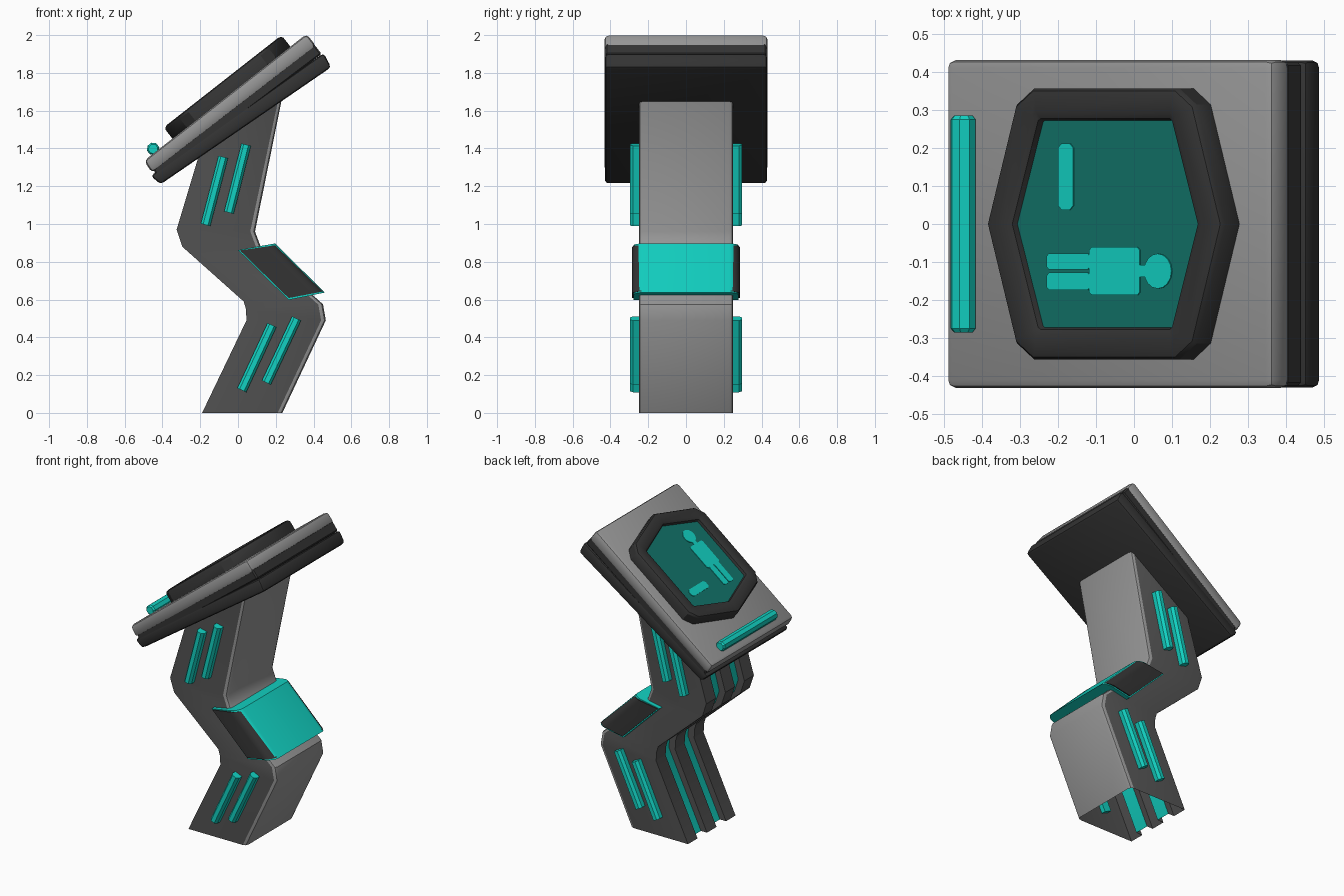
import bpy, bmesh, math
from mathutils import Vector, Matrix

if "Cube" in bpy.data.objects:
    bpy.data.objects.remove(bpy.data.objects["Cube"])


def material(name, rgb):
    m = bpy.data.materials.new(name)
    m.diffuse_color = (*rgb, 1)
    m.use_nodes = True
    m.node_tree.nodes["Principled BSDF"].inputs["Base Color"].default_value = m.diffuse_color
    return m


GREY = material("light grey", (0.30, 0.30, 0.30))
SIDE = material("dark grey", (0.085, 0.085, 0.085))
BLACK = material("near black", (0.033, 0.033, 0.033))
TEAL = material("bright teal", (0.006, 0.64, 0.54))
SCREEN = material("deep teal", (0.006, 0.17, 0.14))

# Tilted console frame: u up the slope, v = y, w out of the panel
TILT = math.radians(38.05)
CO, SI = math.cos(TILT), math.sin(TILT)
PANEL = Matrix(((CO, 0, -SI, 0), (0, 1, 0, 0), (SI, 0, CO, 1.724), (0, 0, 0, 1)))


def loft(name, loops, mats, caps=True, strip_mat=None, bevel=0, segs=2, pick=None, mat=None):
    """Skin a list of equal-length point loops, optionally capped and bevelled."""
    bm = bmesh.new()
    rows = [[bm.verts.new(p) for p in loop] for loop in loops]
    n = len(rows[0])
    for a, b in zip(rows, rows[1:]):
        for k in range(n):
            f = bm.faces.new((a[k], a[(k + 1) % n], b[(k + 1) % n], b[k]))
            if strip_mat:
                f.material_index = strip_mat(k)
    if caps:
        bm.faces.new(rows[0])
        bm.faces.new(rows[-1])
    bmesh.ops.recalc_face_normals(bm, faces=bm.faces)
    if bevel:
        edges = bm.edges[:]
        if pick:
            ends = [{r[pick[0]], r[pick[1]]} for r in rows]
            edges = [e for e in edges if set(e.verts) in ends]
        bmesh.ops.bevel(bm, geom=edges, offset=bevel, offset_type='OFFSET',
                        segments=segs, profile=0.5, affect='EDGES')
    me = bpy.data.meshes.new(name)
    if mat:
        bm.transform(mat)
    bm.to_mesh(me)
    bm.free()
    ob = bpy.data.objects.new(name, me)
    bpy.context.collection.objects.link(ob)
    for m in mats:
        me.materials.append(m)
    bpy.ops.object.select_all(action='DESELECT')
    ob.select_set(True)
    bpy.context.view_layer.objects.active = ob
    bpy.ops.object.shade_smooth_by_angle(angle=math.radians(35))
    return ob


def prism(name, pts, y0, y1, mat, **kw):
    """Extrude an x-z profile along y."""
    return loft(name, [[(x, y, z) for x, z in pts] for y in (y0, y1)], [mat], **kw)


def plate(name, pts, w0, w1, mat, **kw):
    """Extrude a u-v outline out of the tilted panel."""
    return loft(name, [[(u, v, w) for u, v in pts] for w in (w0, w1)], [mat], mat=PANEL, **kw)


# Zigzag pedestal: back/front stations, two teal grooves down the back, open base
stations = [((-.19, 0), (.235, 0)), ((.045, .49), (.465, .49)), ((.042, .55), (.45, .575)),
            ((.03, .59), (.40, .62)), ((-.295, .88), (.12, .88)),
            ((-.325, .97), (.09, .96)), ((-.19, 1.42), (.24, 1.70))]
D = 0.045
back = [(0, -.25), (0, -.15), (D, -.15), (D, -.05), (0, -.05),
        (0, .05), (D, .05), (D, .15), (0, .15), (0, .25)]
front = [(.025, .25), (.007, .243), (0, .225), (0, -.225), (.007, -.243), (.025, -.25)]
loops = []
for l, r in stations:
    l, r = Vector((l[0], 0, l[1])), Vector((r[0], 0, r[1]))
    e = (r - l).normalized()
    loops.append([l + e * s + Vector((0, y, 0)) for s, y in back] +
                 [r - e * s + Vector((0, y, 0)) for s, y in front])
loft("pedestal", loops, [SIDE, TEAL, GREY], caps=False,
     strip_mat=lambda k: 1 if k in (2, 6) else 2 if 10 <= k <= 14 else 0)

# Light bars on both sides of the pedestal
bars = [((.02, .12), (.18, .465)), ((.15, .16), (.31, .50)),
        ((-.172, .995), (-.078, 1.355)), ((-.048, 1.06), (.043, 1.42))]
for i, (a, b) in enumerate(bars):
    a, b = Vector(a), Vector(b)
    d = (b - a).normalized()
    p = Vector((d.y, -d.x)) * 0.026
    for side, s in (("right", -1), ("left", 1)):
        ends = []
        for c in (a, b):
            ends.append([(c.x + p.x * k, s * y, c.y + p.y * k) for k, y in
                         ((-1, .22), (-1, .28), (-.5, .297), (.5, .297), (1, .28), (1, .22))])
        loft(f"{side}_light_bar_{i + 1}", ends, [TEAL])

# Knee pad with a teal liner showing at both ends
prism("knee_pad", [(.01, .86), (.20, .888), (.452, .643), (.268, .608)], -.285, .285,
      BLACK, bevel=.05, segs=4, pick=(1, 2))
prism("knee_pad_liner", [(.0, .862), (.196, .897), (.46, .637), (.268, .598)], -.278, .278,
      TEAL, bevel=.05, segs=4, pick=(1, 2))

# Console head: grey top over two dark layers
prism("console_top", [(-.497, 1.335), (.363, 2.006), (.415, 1.94), (-.455, 1.27)],
      -.432, .432, GREY, bevel=.022)
prism("console_middle", [(-.45, 1.30), (.40, 1.955), (.443, 1.90), (-.43, 1.24)],
      -.425, .425, BLACK, bevel=.008, segs=1)
prism("console_base", [(-.462, 1.255), (.453, 1.905), (.493, 1.83), (-.41, 1.21)],
      -.43, .43, BLACK, bevel=.018)


# Hexagonal screen surround, centred slightly down the slope
def hexagon(hu, hc, hy, c, w):
    pts = [Vector(q) for q in ((-hu, 0), (-hc, -hy), (hc, -hy), (hu, 0), (hc, hy), (-hc, hy))]
    out = []
    for i, q in enumerate(pts):
        if i in (0, 3):
            out.append(q)
        else:
            for o in (pts[i - 1], pts[(i + 1) % 6]):
                out.append(q + (o - q).normalized() * c)
    return [(q.x - .045, q.y, w) for q in out]


loft("screen_surround", [hexagon(.396, .287, .357, .045, -.01), hexagon(.396, .287, .357, .045, .058),
                         hexagon(.388, .281, .350, .044, .070), hexagon(.374, .270, .338, .042, .075),
                         hexagon(.328, .234, .293, .010, .075), hexagon(.310, .222, .277, .006, .066),
                         hexagon(.304, .217, .271, .005, .045)],
     [BLACK], caps=False, mat=PANEL)
loft("screen", [hexagon(.31, .222, .277, .005, .04), hexagon(.31, .222, .277, .005, .05)],
     [SCREEN], mat=PANEL)


# Screen icons: figure and gauge
def rect(u0, u1, v0, v1, c=.008):
    return [(u0 + c, v0), (u1 - c, v0), (u1, v0 + c), (u1, v1 - c),
            (u1 - c, v1), (u0 + c, v1), (u0, v1 - c), (u0, v0 + c)]


icons = {
    "icon_head": [(.121 + .046 * math.cos(a), -.124 + .046 * math.sin(a))
                  for a in (i * math.pi / 8 for i in range(16))],
    "icon_torso": rect(-.108, .061, -.187, -.061),
    "icon_leg_a": rect(-.25, -.105, -.174, -.128),
    "icon_leg_b": rect(-.25, -.105, -.120, -.077),
    "icon_neck": rect(.055, .08, -.14, -.108, .002),
    "icon_gauge": rect(-.212, -.161, .037, .212, .012),
}
for name, pts in icons.items():
    plate(name, pts, .0495, .054, TEAL)

# Teal grip bar along the lower edge of the console
R = .034
grip = []
for y, k in ((-.285, .75), (-.275, 1), (.275, 1), (.285, .75)):
    grip.append([(-.555 + R * k * math.cos(a), y, .02 + R * k * math.sin(a))
                 for a in (math.pi / 8 + i * math.pi / 4 for i in range(8))])
loft("grip_bar", grip, [TEAL], mat=PANEL)
